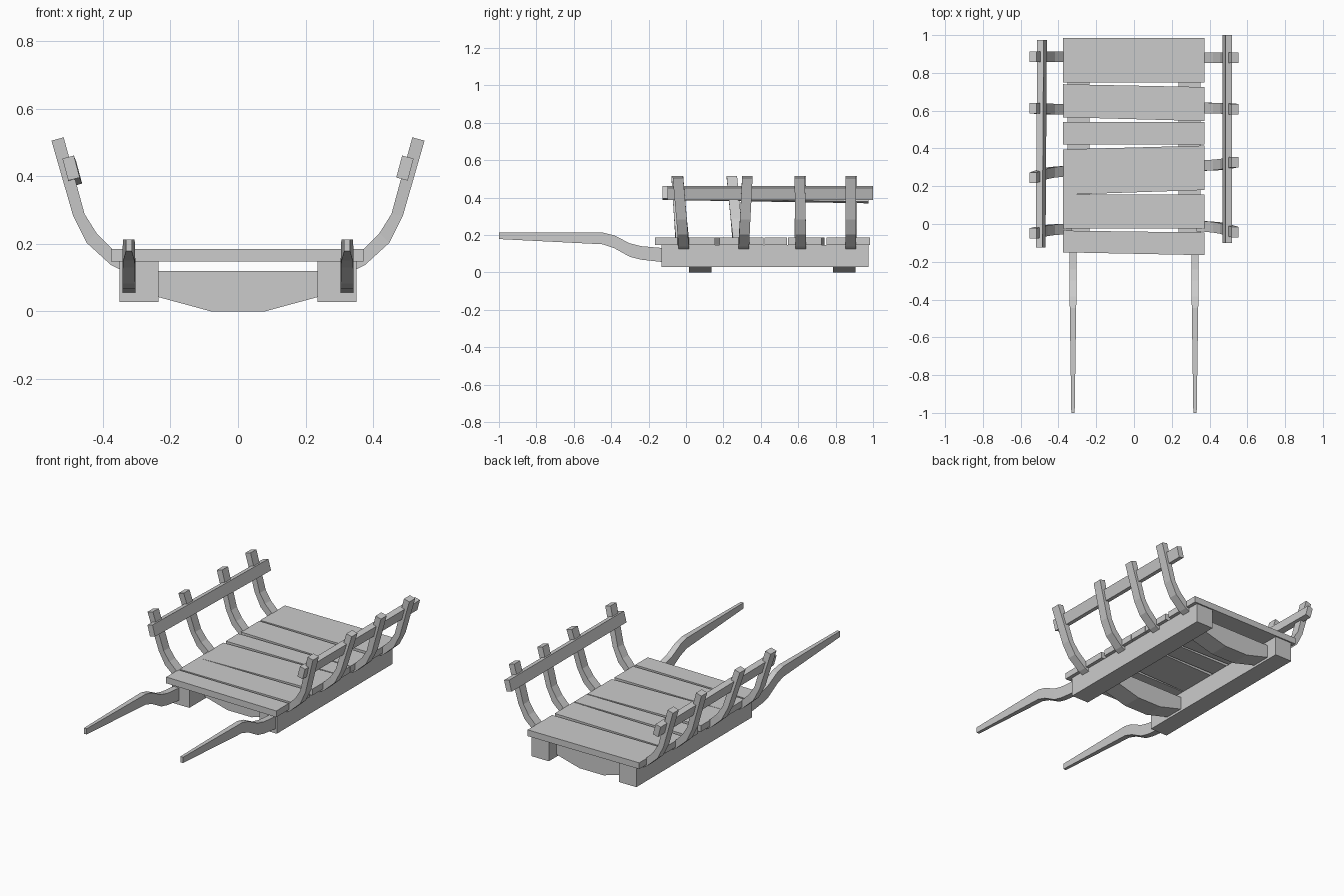
import bpy
import bmesh
from mathutils import Vector

cube = bpy.data.objects.get("Cube")
if cube:
    bpy.data.objects.remove(cube, do_unlink=True)

GREY = (0.6, 0.6, 0.6, 1.0)
wood = bpy.data.materials.new("grey_wood")
wood.use_nodes = True
wood.diffuse_color = GREY
wood.node_tree.nodes["Principled BSDF"].inputs["Base Color"].default_value = GREY


def loft(name, rings):
    """Skin a solid through equal-sized rings of points and cap both ends."""
    bm = bmesh.new()
    loops = [[bm.verts.new(p) for p in ring] for ring in rings]
    n = len(loops[0])
    for a, b in zip(loops, loops[1:]):
        for i in range(n):
            j = (i + 1) % n
            bm.faces.new((a[i], a[j], b[j], b[i]))
    bm.faces.new(loops[0])
    bm.faces.new(loops[-1])
    bmesh.ops.recalc_face_normals(bm, faces=bm.faces)
    mesh = bpy.data.meshes.new(name)
    bm.to_mesh(mesh)
    bm.free()
    mesh.materials.append(wood)
    obj = bpy.data.objects.new(name, mesh)
    bpy.context.collection.objects.link(obj)
    return obj


def ring_xz(x0, x1, z0, z1, y):
    return [(x0, y, z0), (x1, y, z0), (x1, y, z1), (x0, y, z1)]


def ring_yz(y0, y1, z0, z1, x):
    return [(x, y0, z0), (x, y1, z0), (x, y1, z1), (x, y0, z1)]


# Deck planks: y start and end at the right edge, then at the left edge
planks = [(-0.15, -0.035, -0.165, -0.045), (-0.025, 0.155, -0.025, 0.155),
          (0.155, 0.395, 0.18, 0.415), (0.42, 0.54, 0.42, 0.54),
          (0.565, 0.74, 0.545, 0.725), (0.75, 0.985, 0.75, 0.985)]
for i, (a0, a1, b0, b1) in enumerate(planks):
    loft(f"deck_plank_{i + 1}", [ring_yz(a0, a1, 0.147, 0.185, -0.376),
                                 ring_yz(b0, b1, 0.147, 0.185, 0.372)])

# Shaped cross boards under the deck
for name, y in (("front_cross_board", 0.015), ("back_cross_board", 0.785)):
    loft(name, [ring_yz(y, y + 0.12, z, 0.12, x) for x, z in
                ((-0.235, 0.042), (-0.08, 0), (0.08, 0), (0.235, 0.042))])

# Handle sections: y, bottom, top, half width
handle = [(-1, 0.178, 0.213, 0.009), (-0.445, 0.15, 0.213, 0.017),
          (-0.385, 0.13, 0.198, 0.018), (-0.3, 0.083, 0.155, 0.019),
          (-0.24, 0.068, 0.14, 0.019), (-0.125, 0.055, 0.13, 0.019)]

# Rib sections from the beam upward: lower-outer x, z and upper-inner x, z
rib = [(0.345, 0.122, 0.33, 0.158), (0.377, 0.138, 0.368, 0.181),
       (0.448, 0.203, 0.419, 0.232), (0.488, 0.283, 0.454, 0.288),
       (0.552, 0.505, 0.516, 0.515)]
RIB_BASE, RIB_TOP = 0.13, 0.51

# Rib y at base and top, and rail end points, for each side
sides = [("left", 1, [(-0.01, -0.043), (0.308, 0.328), (0.615, 0.608), (0.88, 0.88)],
          [(0.494, -0.1, 0.424), (0.494, 1.0, 0.424)]),
         ("right", -1, [(-0.025, -0.05), (0.282, 0.245), (0.607, 0.613), (0.885, 0.885)],
          [(0.494, -0.125, 0.424), (0.487, 0.975, 0.406)])]

for side, s, ribs, rail in sides:
    x0, x1 = s * 0.235, s * 0.351
    loft(f"{side}_beam", [ring_xz(x0, x1, 0.028, 0.147, y) for y in (-0.13, 0.977)])
    loft(f"{side}_handle", [ring_xz(s * 0.323 - w, s * 0.323 + w, z0, z1, y)
                            for y, z0, z1, w in handle])

    # Bent ribs leaning slightly forward or back
    for i, (base, top) in enumerate(ribs):
        rings = []
        for xo, zo, xi, zi in rib:
            t = ((zo + zi) / 2 - RIB_BASE) / (RIB_TOP - RIB_BASE)
            y = base + (top - base) * t
            rings.append([(s * xo, y - 0.028, zo), (s * xo, y + 0.028, zo),
                          (s * xi, y + 0.028, zi), (s * xi, y - 0.028, zi)])
        loft(f"{side}_rib_{i + 1}", rings)

    # Tilted side rail laid along the ribs
    up = Vector((0.0087, 0, 0.0325))
    out = Vector((0.017, 0, -0.0045))
    rings = []
    for end in rail:
        corners = [Vector(end) + a * out + b * up
                   for a, b in ((1, 1), (-1, 1), (-1, -1), (1, -1))]
        rings.append([(s * c.x, c.y, c.z) for c in corners])
    loft(f"{side}_rail", rings)
